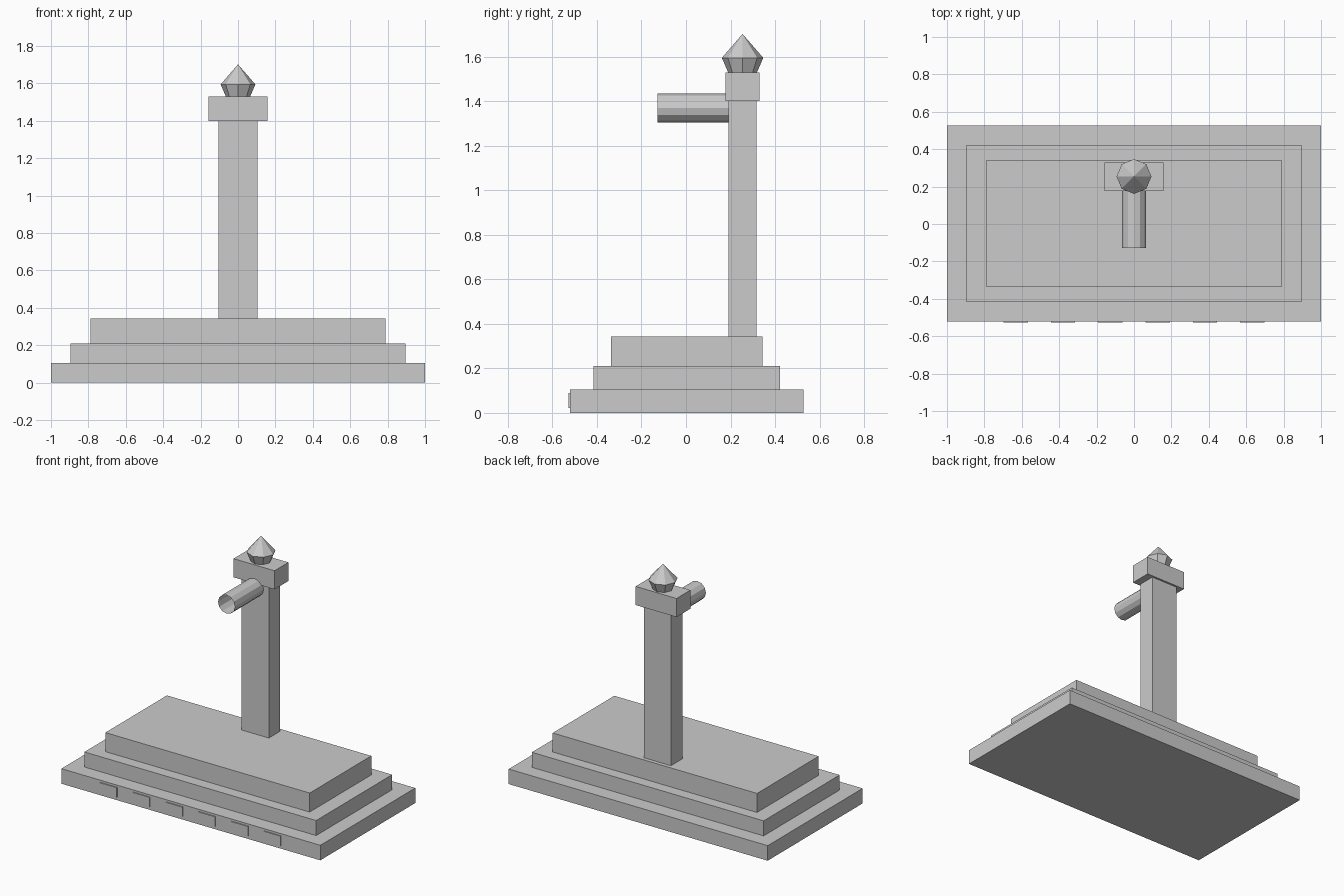
import bpy, bmesh
from math import pi
from mathutils import Matrix

cube = bpy.data.objects.get("Cube")
if cube:
    bpy.data.objects.remove(cube, do_unlink=True)

stone = bpy.data.materials.new("grey_stone")
stone.use_nodes = True
GREY = (0.6, 0.6, 0.6, 1)
stone.diffuse_color = GREY
stone.node_tree.nodes["Principled BSDF"].inputs["Base Color"].default_value = GREY


def finish(name, bm):
    mesh = bpy.data.meshes.new(name)
    bm.to_mesh(mesh)
    bm.free()
    mesh.materials.append(stone)
    obj = bpy.data.objects.new(name, mesh)
    bpy.context.collection.objects.link(obj)
    return obj


def box(name, x, y, z):
    """Box from (min, max) ranges on each axis."""
    bm = bmesh.new()
    bmesh.ops.create_cube(bm, size=1)
    spans = (x, y, z)
    bmesh.ops.scale(bm, vec=[b - a for a, b in spans], verts=bm.verts)
    bmesh.ops.translate(bm, vec=[(a + b) / 2 for a, b in spans], verts=bm.verts)
    return finish(name, bm)


def cone(name, sides, r1, r2, depth, matrix, caps):
    bm = bmesh.new()
    bmesh.ops.create_cone(bm, cap_ends=caps, segments=sides, radius1=r1,
                          radius2=r2, depth=depth, matrix=matrix)
    return finish(name, bm)


# Stepped plinth
box("bottom_step", (-1, 1), (-0.52, 0.527), (0, 0.105))
box("middle_step", (-0.895, 0.895), (-0.416, 0.422), (0.105, 0.21))
box("top_step", (-0.789, 0.789), (-0.336, 0.343), (0.21, 0.343))

# Row of small plates on the front of the bottom step
for i in range(6):
    cx = (i - 2.5) * 0.253
    box(f"front_plate_{i + 1}", (cx - 0.065, cx + 0.065), (-0.527, -0.52), (0.022, 0.09))

# Column and its cap block
box("column", (-0.105, 0.105), (0.19, 0.316), (0.343, 1.4))
box("column_cap", (-0.158, 0.158), (0.177, 0.33), (1.4, 1.53))

# Open-ended spout pointing forward
cone("spout", 12, 0.065, 0.065, 0.317,
     Matrix.Translation((0, 0.0315, 1.37)) @ Matrix.Rotation(pi / 2, 4, "X"), False)

# Faceted finial: flared base and pointed top
bm = bmesh.new()
for r1, r2, low, high in ((0.065, 0.093, 1.53, 1.595), (0.093, 0, 1.595, 1.702)):
    bmesh.ops.create_cone(bm, cap_ends=False, segments=8, radius1=r1, radius2=r2,
                          depth=high - low,
                          matrix=Matrix.Translation((0, 0.254, (low + high) / 2)))
bmesh.ops.remove_doubles(bm, verts=bm.verts, dist=0.001)
finish("finial", bm)
